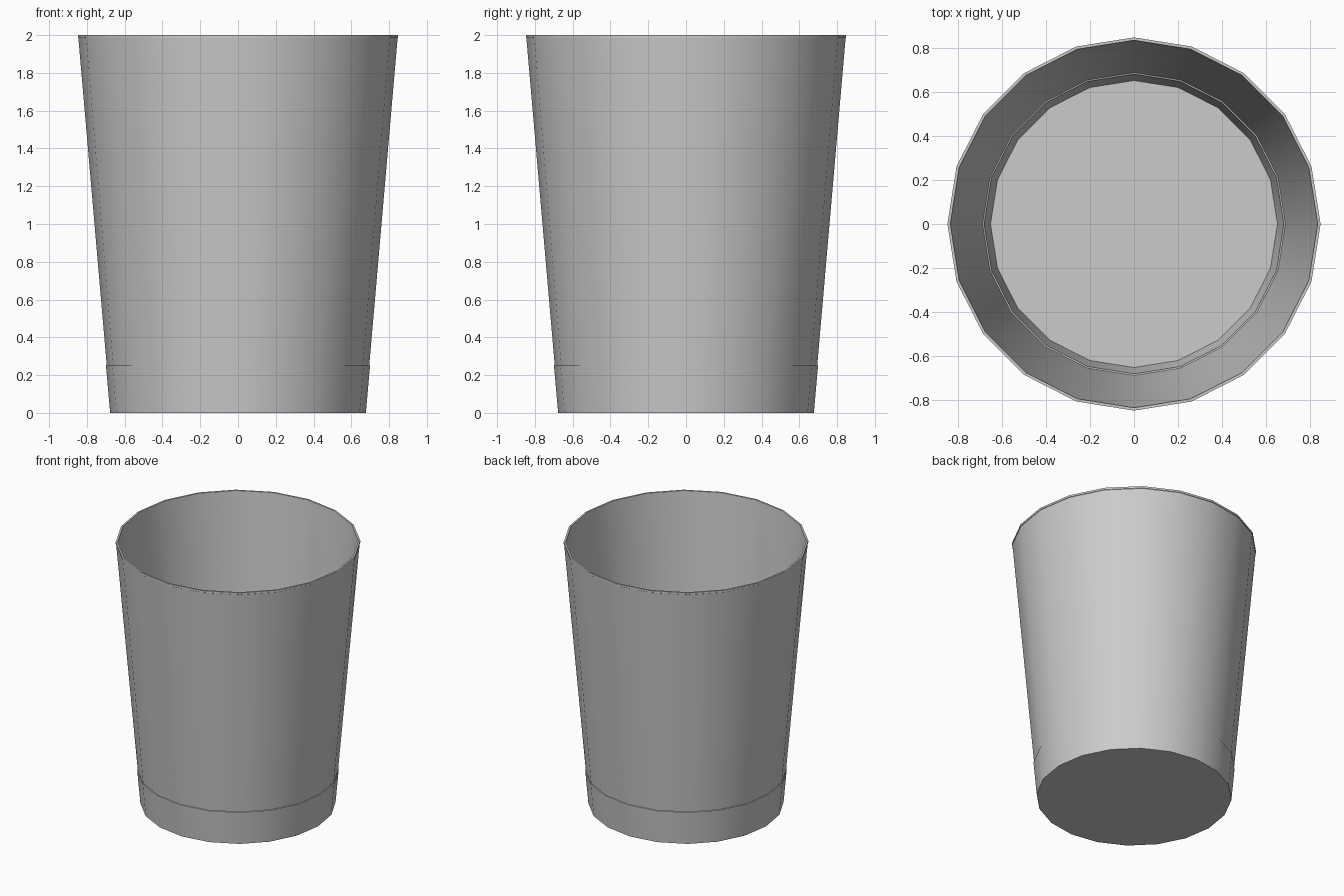
import bpy, bmesh
from math import cos, sin, pi

if "Cube" in bpy.data.objects:
    bpy.data.objects.remove(bpy.data.objects["Cube"])

SIDES = 20


def lathe(name, profile):
    """Spin a (radius, z) profile around z; ends are capped."""
    bm = bmesh.new()
    rings = [[bm.verts.new((r * cos(2 * pi * i / SIDES), r * sin(2 * pi * i / SIDES), z))
              for i in range(SIDES)] for r, z in profile]
    for a, b in zip(rings, rings[1:]):
        for i in range(SIDES):
            j = (i + 1) % SIDES
            bm.faces.new((a[i], a[j], b[j], b[i]))
    bm.faces.new(rings[0][::-1])
    bm.faces.new(rings[-1])
    bmesh.ops.recalc_face_normals(bm, faces=bm.faces)
    mesh = bpy.data.meshes.new(name)
    bm.to_mesh(mesh)
    bm.free()
    obj = bpy.data.objects.new(name, mesh)
    bpy.context.collection.objects.link(obj)
    bpy.context.view_layer.objects.active = obj
    obj.select_set(True)
    bpy.ops.object.shade_smooth_by_angle(angle=pi / 6)
    obj.select_set(False)
    return obj


# Tapered cup: base, thicker foot band, thin wall, rim, inside wall and floor
lathe("cup", [
    (0.677, 0.0), (0.699, 0.25), (0.695, 0.252),
    (0.845, 1.984), (0.848, 1.986), (0.848, 2.0),
    (0.835, 2.0), (0.688, 0.252), (0.681, 0.25), (0.652, 0.02),
])
